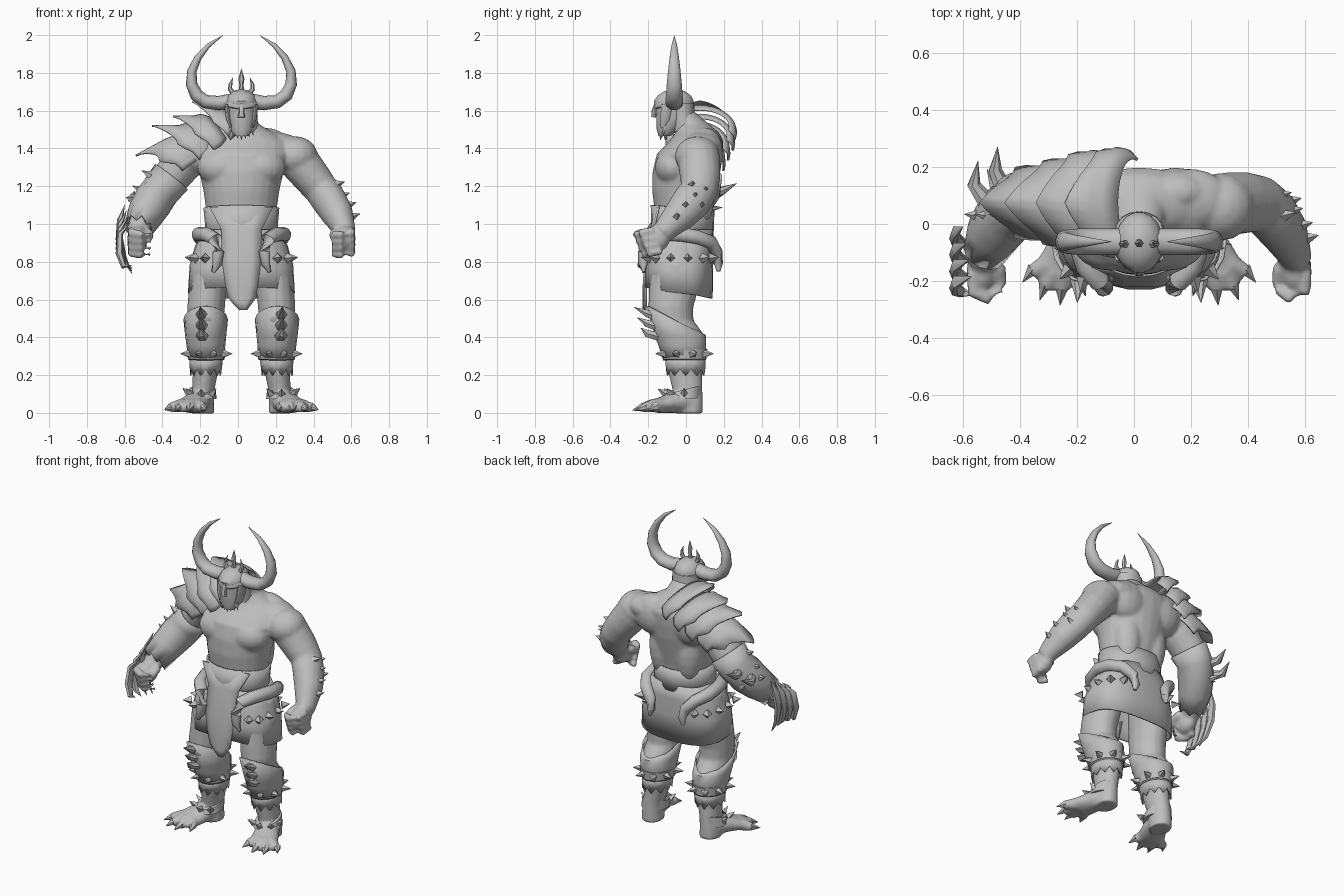
import bpy, bmesh, math
from mathutils import Vector as V, Matrix

grey = bpy.data.materials.new("stone_grey")
grey.diffuse_color = (0.52, 0.52, 0.52, 1)
C = 0.018      # x of the body's mirror plane
L = 0.012      # extra leg spread


def finish(name, bm, solid=0, dx=C):
    bmesh.ops.recalc_face_normals(bm, faces=bm.faces)
    bmesh.ops.translate(bm, vec=(dx, 0, 0), verts=bm.verts)
    me = bpy.data.meshes.new(name)
    bm.to_mesh(me)
    bm.free()
    me.materials.append(grey)
    ob = bpy.data.objects.new(name, me)
    bpy.context.collection.objects.link(ob)
    if solid:
        m = ob.modifiers.new("thickness", 'SOLIDIFY')
        m.thickness = solid
        m.offset = 0
    return ob


def tube(bm, pts, sides=12, flat=False, caps=True, sx=1, zig=0, drop=0, ref=(1, 0, 0), off=0, box=1):
    """Loft of (x, y, z, ra, rb) ellipses; flat keeps the rings level, box < 1 squares them."""
    P = [V(((p[0] + off) * sx, p[1], p[2])) for p in pts]
    rings = []
    for i, p in enumerate(pts):
        t = V((0, 0, 1)) if flat else (P[min(i + 1, len(P) - 1)] - P[max(i - 1, 0)]).normalized()
        a = V(ref)
        if abs(a.dot(t)) > 0.95:
            a = V((0, 1, 0))
        a = (a - t * a.dot(t)).normalized()
        b = t.cross(a)
        ring = []
        for k in range(sides):
            w = 2 * math.pi * k / sides
            u, v = (math.copysign(abs(q) ** box, q) for q in (math.cos(w), math.sin(w)))
            c = P[i] + a * u * p[3] + b * v * p[4]
            if i == len(pts) - 1:                     # shaped hem
                c.z += zig * (1 if k % 2 else -1) - drop * math.sin(w)
            ring.append(bm.verts.new(c))
        rings.append(ring)
    for r, s in zip(rings, rings[1:]):
        for k in range(sides):
            j = (k + 1) % sides
            bm.faces.new((r[k], r[j], s[j], s[k]))
    if caps:
        bm.faces.new(rings[0][::-1])
        bm.faces.new(rings[-1])


def ball(bm, c, r):
    bmesh.ops.create_uvsphere(bm, u_segments=16, v_segments=10, radius=1,
                              matrix=Matrix.Translation(c) @ Matrix.Diagonal((*r, 1)))


def spike(bm, base, d, length, r, sides=5):
    d = V(d).normalized()
    m = Matrix.Translation(V(base) + d * (length / 2 - 0.01)) @ d.to_track_quat('Z', 'Y').to_matrix().to_4x4()
    bmesh.ops.create_cone(bm, cap_ends=True, segments=sides, radius1=r, radius2=0.001, depth=length, matrix=m)


# Body: torso, arms, fists, legs and feet fused into one skin
bm = bmesh.new()
tube(bm, [(0, -.015, .82, .15, .12), (0, -.015, .95, .175, .145), (0, -.015, 1.08, .188, .152),
          (0, -.01, 1.18, .202, .17), (0, .003, 1.28, .225, .18), (0, .02, 1.37, .26, .175),
          (0, .055, 1.44, .25, .143), (0, .06, 1.485, .17, .115), (0, .03, 1.53, .09, .09),
          (0, -.03, 1.6, .07, .07)], 24, flat=True)
for s in (-1, 1):
    ball(bm, (s * .1, -.065, 1.3), (.135, .1, .1))          # chest
    ball(bm, (s * .13, .11, 1.38), (.14, .088, .13))        # shoulder blade
    ball(bm, (s * .09, .07, 1.18), (.09, .085, .2))         # lower back
    ball(bm, (s * .18, .085, 1.41), (.14, .11, .075))       # upper shoulder
    ball(bm, (s * .285, .06, 1.36), (.12, .12, .105))       # deltoid
    tube(bm, [(.23, .06, 1.4, .085, .1), (.31, .07, 1.325, .108, .112), (.37, .075, 1.25, .1, .108),
              (.425, .07, 1.18, .092, .1), (.468, .03, 1.12, .092, .104), (.51, -.03, 1.05, .084, .09),
              (.542, -.1, .98, .062, .066), (.555, -.13, .95, .052, .057)], 16, sx=s)
    ball(bm, (s * .55, -.165, .92), (.055, .08, .07))       # palm
    for k in range(4):                                      # curled fingers
        y, z = -.19 + .014 * k, .965 - .036 * k
        tube(bm, [(.585, y + .02, z, .022, .02), (.58, y - .05, z - .012, .025, .023),
                  (.53, y - .072, z - .02, .024, .022), (.48, y - .04, z - .02, .016, .016)], 8, sx=s)
    tube(bm, [(.54, -.11, .97, .026, .026), (.49, -.16, .95, .027, .027), (.48, -.215, .93, .018, .018)], 8, sx=s)
    tube(bm, [(.13, -.02, .9, .1, .13), (.155, -.045, .78, .11, .14), (.166, -.065, .66, .1, .132),
              (.175, -.08, .56, .1, .12), (.176, -.075, .49, .095, .115), (.177, -.03, .42, .094, .122),
              (.176, -.018, .36, .092, .115), (.174, -.008, .3, .083, .1), (.18, -.002, .2, .066, .088),
              (.19, .008, .12, .06, .08), (.195, .015, .05, .062, .075), (.195, .015, -.003, .064, .075)],
         16, flat=True, sx=s, off=L)
    tube(bm, [(.2, .01, .06, .06, .06), (.225, -.07, .055, .075, .056), (.26, -.15, .037, .088, .04)], 14, sx=s, off=L)
    for x, y in ((.19, -.21), (.26, -.235), (.32, -.225), (.365, -.17)):
        tube(bm, [(.25, -.11, .04, .035, .035), ((x + .25) / 2, (y - .11) / 2, .04, .038, .038),
                  (x, y, .026, .029, .027)], 8, sx=s, off=L)
body = finish("body", bm)
rm = body.modifiers.new("fuse", 'REMESH')
rm.mode, rm.voxel_size, rm.use_smooth_shade = 'VOXEL', 0.01, True
sm = body.modifiers.new("soften", 'SMOOTH')
sm.factor, sm.iterations = 0.5, 6

# Toe claws
bm = bmesh.new()
for s in (-1, 1):
    for x, y, dx in ((.19, -.205, -.3), (.26, -.235, .1), (.32, -.22, .35), (.365, -.165, .8)):
        spike(bm, (s * (x + L), y, .028), (s * dx, -1, -.3), .062, .025, 6)
finish("toe_claws", bm)

# Face with brow, nose and beard
bm = bmesh.new()
tube(bm, [(0, -.115, 1.465, .035, .03), (0, -.095, 1.5, .065, .06), (0, -.075, 1.56, .076, .082),
          (0, -.068, 1.63, .078, .095)], 16, flat=True)
tube(bm, [(0, -.155, 1.64, .014, .012), (0, -.17, 1.59, .014, .014), (0, -.172, 1.565, .02, .012)], 8)
for k in range(-3, 4):
    spike(bm, (.017 * k, -.13 + .005 * abs(k), 1.5 + .007 * abs(k)), (.08 * k, -.1, -1), .065, .02)
finish("face", bm)

# Helmet dome, cheek guards, brow rim
bm = bmesh.new()
tube(bm, [(0, -.062, 1.615, .084, .1), (0, -.065, 1.65, .084, .107), (0, -.062, 1.68, .072, .09),
          (0, -.06, 1.703, .045, .055), (0, -.06, 1.714, .008, .01)], 18, flat=True)
tube(bm, [(0, -.005, 1.49, .088, .065), (0, -.018, 1.56, .085, .064), (0, -.025, 1.64, .084, .068)], 16, flat=True)
for s in (-1, 1):
    tube(bm, [(0, -.16, 1.62, .01, .016), (s * .045, -.147, 1.628, .01, .016),
              (s * .078, -.1, 1.635, .01, .016)], 8, ref=(0, 1, 0))
    tube(bm, [(s * .076, -.1, 1.63, .012, .03), (s * .07, -.11, 1.56, .012, .028),
              (s * .055, -.125, 1.51, .006, .012)], 8)
finish("helmet", bm)

# Great horns
bm = bmesh.new()
for s in (-1, 1):
    tube(bm, [(s * x, -.062, z, ry, r) for x, z, ry, r in (
        (.06, 1.648, .046, .042), (.12, 1.64, .047, .038), (.19, 1.648, .047, .036), (.238, 1.683, .044, .035),
        (.264, 1.74, .04, .031), (.262, 1.81, .033, .025), (.23, 1.88, .025, .019),
        (.175, 1.945, .015, .012), (.098, 1.998, .001, .001))], 12, ref=(0, 1, 0))
finish("horns", bm)

# Crown spikes
bm = bmesh.new()
tube(bm, [(0, -.068, 1.69, .018, .018), (0, -.068, 1.735, .011, .012), (0, -.068, 1.77, .016, .014),
          (0, -.066, 1.822, .001, .001)], 6)
for s in (-1, 1):
    tube(bm, [(s * .035, -.07, 1.68, .016, .016), (s * .06, -.07, 1.715, .012, .013),
              (s * .058, -.068, 1.74, .01, .01), (s * .045, -.066, 1.775, .001, .001)], 6)
finish("crown_spikes", bm)

# Layered shoulder armour: shells around the arm axis, each drawn out to a point
bm = bmesh.new()
c0, d, n, w = V((-.11, .075, 1.45)), V((-.83, 0, -.55)), V((-.55, 0, .83)), V((0, 1, 0))
for s0, r0, w0, s1, r1 in ((-.09, .15, .185, .0, .24), (.0, .155, .175, .13, .23),
                           (.08, .155, .15, .25, .25), (.16, .135, .125, .41, .165)):
    rows = []
    N = 20
    for k in range(N + 1):
        th = math.radians(-105 + 210 * k / N)
        mid = max(0, 1 - abs(th) / 1.75)                       # main point
        barb = max(0, 1 - abs(abs(th) - 1.15) / .3) * .5       # side barbs
        tip = min(1, mid ** 1.4 + barb * .5)
        f = .35 + .65 * tip
        rows.append([bm.verts.new(c0 + d * s + n * math.cos(th) * r + w * math.sin(th) * v) for s, r, v in (
            (s0 - .04, r0 - .05, w0 - .03), (s0, r0, w0), (s0 + (s1 - s0) * .3, r0 + .015, w0 + .005),
            (s0 + (s1 - s0) * f, r0 + .015 + (r1 - r0 - .015) * tip, w0 + .025 * barb))])
    for a, b in zip(rows, rows[1:]):
        for i in range(3):
            bm.faces.new((a[i], a[i + 1], b[i + 1], b[i]))
finish("shoulder_armour", bm, .01, 0)

# Forearm guard with elbow spikes and claw blades on one arm
bm = bmesh.new()
tube(bm, [(-.37, .075, 1.25, .106, .114), (-.425, .07, 1.18, .1, .11), (-.468, .03, 1.12, .1, .112),
          (-.51, -.03, 1.05, .092, .098), (-.542, -.1, .98, .072, .076)], 14, zig=.015, caps=False)
finish("forearm_guard", bm, .01)
bm = bmesh.new()
for x, y, z, dx in ((-.475, .12, 1.17, -.03), (-.53, .07, 1.13, -.05)):
    tube(bm, [(x, y, z, .034, .034), (x + dx, y + .07, z + .005, .024, .024),
              (x + dx * .7, y + .15, z + .045, .001, .001)], 7)
spike(bm, (-.5, .11, 1.08), (-.4, 1, .1), .1, .026, 6)
for z in (1.26, 1.18, 1.12):
    spike(bm, (-.49 - (1.25 - z) * .6, .03, z), (-1, .1, .5), .06, .026)
finish("elbow_spikes", bm)
bm = bmesh.new()
for k in range(4):
    y = -.04 - .058 * k
    tube(bm, [(-.6 + .01 * k, y + .03, 1.1 - .03 * k, .001, .001), (-.625, y + .01, 1.02 - .025 * k, .016, .026),
              (-.628, y - .01, .92 - .025 * k, .02, .03), (-.605, y - .025, .82 - .015 * k, .016, .02),
              (-.56, y - .035, .735 + .015 * k, .001, .001)], 6)
finish("claw_blades", bm, 0, 0)

# Studs on the other forearm
bm = bmesh.new()
for x, y, z in ((.51, .1, 1.18), (.55, .045, 1.15), (.585, -.005, 1.1), (.605, -.05, 1.04),
                (.545, .08, 1.1), (.525, .03, 1.21)):
    spike(bm, (x, y, z), (1, .25, .35), .055, .026, 4)
finish("forearm_studs", bm, 0, 0)

# Waist band, kilt and pointed front cloth
bm = bmesh.new()
tube(bm, [(0, -.018, .93, .187, .158), (0, -.018, 1.0, .187, .16), (0, -.018, 1.085, .195, .163)],
     24, flat=True, caps=False, drop=.015)
finish("waist_band", bm, .012)
bm = bmesh.new()
tube(bm, [(0, -.018, .97, .185, .155), (0, -.027, .88, .24, .168), (0, -.037, .77, .27, .176),
          (0, -.04, .635, .278, .176)], 32, flat=True, caps=False, drop=.03, box=.75)
finish("kilt", bm, .01)
bm = bmesh.new()
old = None
for z, x0, x1, y in ((1.09, -.15, .186, -.155), (.97, -.088, .124, -.184), (.8, -.083, .12, -.215),
                     (.68, -.065, .105, -.223), (.61, -.05, .095, -.223), (.585, -.03, .075, -.223),
                     (.545, .01, .045, -.223)):
    new = [bm.verts.new((x0 + (x1 - x0) * i / 4, y + (.01 if i in (0, 4) else 0), z)) for i in range(5)]
    if old:
        for i in range(4):
            bm.faces.new((old[i], old[i + 1], new[i + 1], new[i]))
    old = new
finish("front_cloth", bm, .012, 0)

# Curved hip tusks and kilt studs
bm, st = bmesh.new(), bmesh.new()
for s in (-1, 1):
    tube(bm, [(x, y, z, r, r) for x, y, z, r in (
        (.15, -.222, .745, .01), (.128, -.228, .79, .026), (.122, -.222, .85, .032), (.14, -.2, .92, .037),
        (.185, -.15, .945, .039), (.225, -.03, .945, .039), (.22, .06, .93, .038), (.175, .13, .905, .037),
        (.125, .162, .85, .033), (.11, .172, .79, .024), (.12, .172, .75, .01))], 10, sx=s, ref=(0, 0, 1))
    for x, y, dx, dy in ((.195, -.2, .3, -1), (.25, -.165, 1, -1), (.26, -.08, 1, -.1), (.26, .01, 1, .1),
                         (.24, .095, 1, 1), (.17, .135, .2, 1)):
        spike(st, (s * x, y, .82), (s * dx, dy, .1), .05, .028, 4)
finish("hip_tusks", bm)
finish("kilt_studs", st)

# Greaves, fringe, ankle straps and their spikes
g, f, sp = bmesh.new(), bmesh.new(), bmesh.new()
for s in (-1, 1):
    tube(g, [(.174, -.008, .28, .09, .108), (.176, -.02, .36, .098, .122), (.177, -.03, .41, .104, .13),
             (.177, -.065, .495, .113, .138)], 16, flat=True, sx=s, caps=False, drop=.07, off=L)
    tube(g, [(.174, -.008, .29, .094, .113), (.174, -.008, .335, .097, .117)], 16, flat=True, sx=s, off=L)
    tube(f, [(.174, -.004, .3, .086, .103), (.178, -.002, .215, .078, .1)], 20, flat=True, sx=s, caps=False, zig=.018, off=L)
    tube(f, [(.2, -.02, .075, .078, .092), (.195, -.01, .12, .068, .09)], 16, flat=True, sx=s, drop=-.025, off=L)
    for k in range(8):
        a = math.pi * (k + .5) / 4
        o = V((math.cos(a), math.sin(a), 0))
        spike(sp, (s * (.174 + L + o.x * .094), -.008 + o.y * .112, .313), (s * o.x, o.y, 0), .065, .028)
    for k in range(3):
        tube(sp, [(.195, -.15, .405 + .05 * k, .034, .026), (.2, -.205, .42 + .053 * k, .028, .022),
                  (.205, -.24 - .018 * k, .45 + .055 * k, .001, .001)], 6, sx=s, off=L)
    for x, y in ((.14, -.09), (.2, -.115), (.26, -.08), (.27, -.01)):
        spike(sp, (s * (x + L), y, .105), (s * (x - .195), y + .01, .07), .05, .022, 4)
finish("greaves", g, .01)
finish("fringe_and_straps", f, .008)
finish("greave_spikes", sp)

# Smooth shading with kept edges
for ob in bpy.context.scene.objects:
    ob.select_set(ob.type == 'MESH')
bpy.context.view_layer.objects.active = body
bpy.ops.object.shade_smooth_by_angle(angle=math.radians(40))
